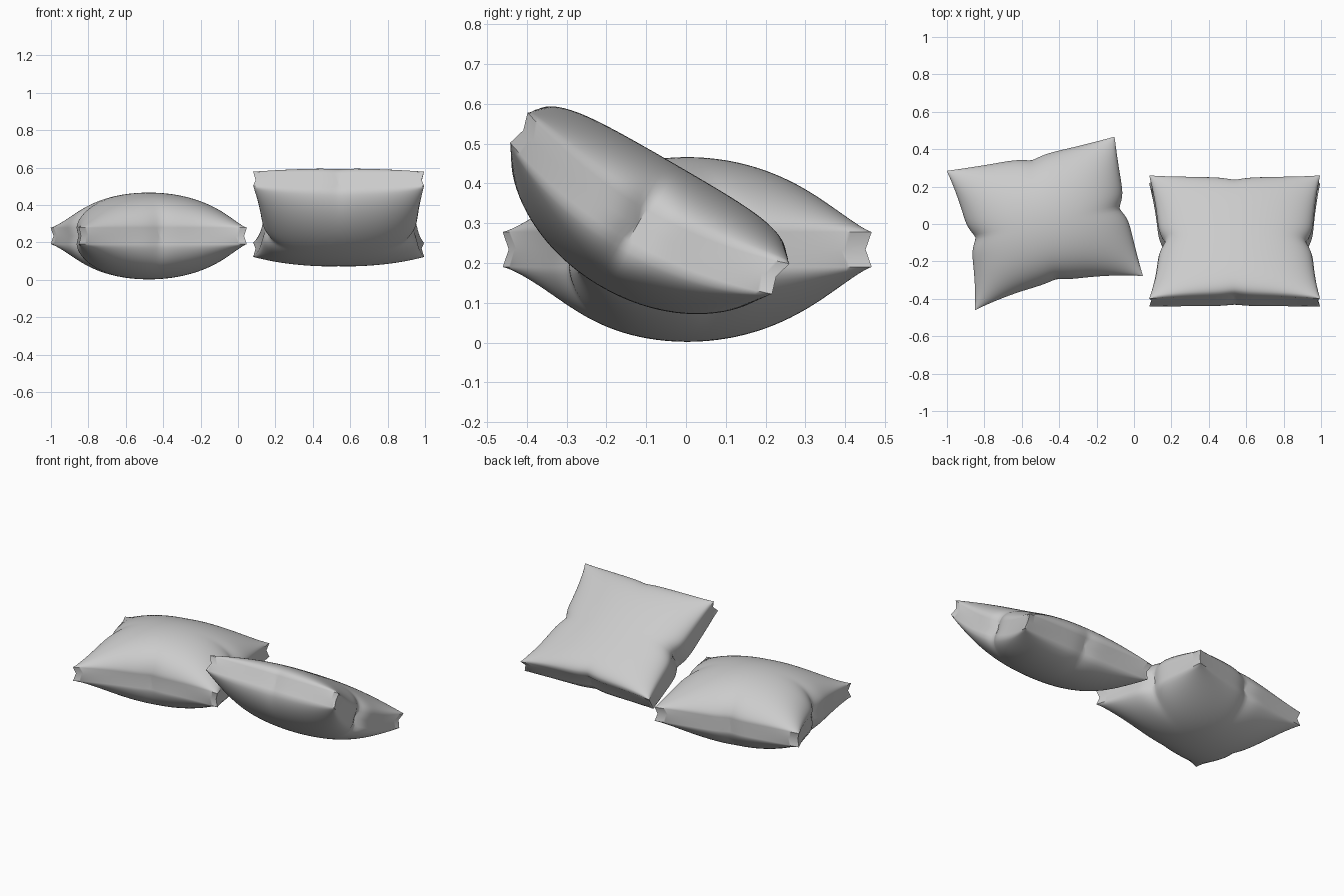
import bpy, bmesh, math
from mathutils import Vector, Matrix

if "Cube" in bpy.data.objects:
    bpy.data.objects.remove(bpy.data.objects["Cube"])

N = 64        # grid cells per side
RIM = 0.044   # half height of the side band


def spaced(i):
    # parameter -1..1, denser near the rims
    t = 2 * i / N - 1
    return 0.5 * t + 0.5 * math.sin(t * math.pi / 2)


def pull(t, base, cusp):
    # inward pull of a side: soft sag plus a tight gather in the middle
    return base * (1 - t * t) + cusp * math.exp(-abs(t / 0.13) ** 1.5)


def cushion(name, half_x, half_y, puff, power, sag, pulls, matrix):
    left, right, front, back = pulls

    def place(u, v, side):
        wx, wy = abs(u) ** 3, abs(v) ** 3
        px = pull(v, *(left if u < 0 else right)) * wx
        py = pull(u, *(front if v < 0 else back)) * wy
        inset = 0.013 if side == 0 else 0
        x = math.copysign(max(abs(u) * half_x - px - inset, 0), u)
        y = math.copysign(max(abs(v) * half_y - py - inset, 0), v)
        fill = max(1 - u * u, 0) ** power[0] * max(1 - v * v, 0) ** power[1]
        z = side * (RIM + (puff - RIM) * fill) - sag * (1 - v * v)
        return matrix @ Vector((x, y, z))

    bm = bmesh.new()
    sheets = {}
    for s in (1, -1):
        g = [[bm.verts.new(place(spaced(i), spaced(j), s)) for j in range(N + 1)]
             for i in range(N + 1)]
        sheets[s] = g
        for i in range(N):
            for j in range(N):
                bm.faces.new((g[i][j], g[i + 1][j], g[i + 1][j + 1], g[i][j + 1]))
    # grooved band joining the two sheets
    ring = ([(i, 0) for i in range(N)] + [(N, j) for j in range(N)] +
            [(i, N) for i in range(N, 0, -1)] + [(0, j) for j in range(N, 0, -1)])
    loops = [[sheets[1][i][j] for i, j in ring],
             [bm.verts.new(place(spaced(i), spaced(j), 0)) for i, j in ring],
             [sheets[-1][i][j] for i, j in ring]]
    for a, b in zip(loops, loops[1:]):
        for k in range(len(ring)):
            n = (k + 1) % len(ring)
            bm.faces.new((a[k], a[n], b[n], b[k]))
    bmesh.ops.recalc_face_normals(bm, faces=bm.faces)
    mesh = bpy.data.meshes.new(name)
    bm.to_mesh(mesh)
    bm.free()
    ob = bpy.data.objects.new(name, mesh)
    bpy.context.collection.objects.link(ob)
    bpy.ops.object.select_all(action='DESELECT')
    ob.select_set(True)
    bpy.context.view_layer.objects.active = ob
    bpy.ops.object.shade_smooth_by_angle(angle=math.radians(50))
    return ob


# cushion lying flat
cushion("flat_cushion", 0.458, 0.38, 0.232, (0.6, 0.65), 0.0,
        ((0.045, 0.035), (0.015, 0.035), (0.06, 0.015), (0.015, 0.02)),
        Matrix.Translation((-0.477, 0.003, 0.234)) @
        Matrix.Rotation(math.radians(11.5), 4, 'Z'))

# cushion tilted and bent, front edge raised
cushion("leaning_cushion", 0.457, 0.38, 0.18, (0.5, 0.5), 0.063,
        ((0.05, 0.035), (0.04, 0.035), (0.015, 0.01), (0.02, 0.015)),
        Matrix.Translation((0.538, -0.091, 0.35)) @
        Matrix.Rotation(math.radians(-30), 4, 'X'))
